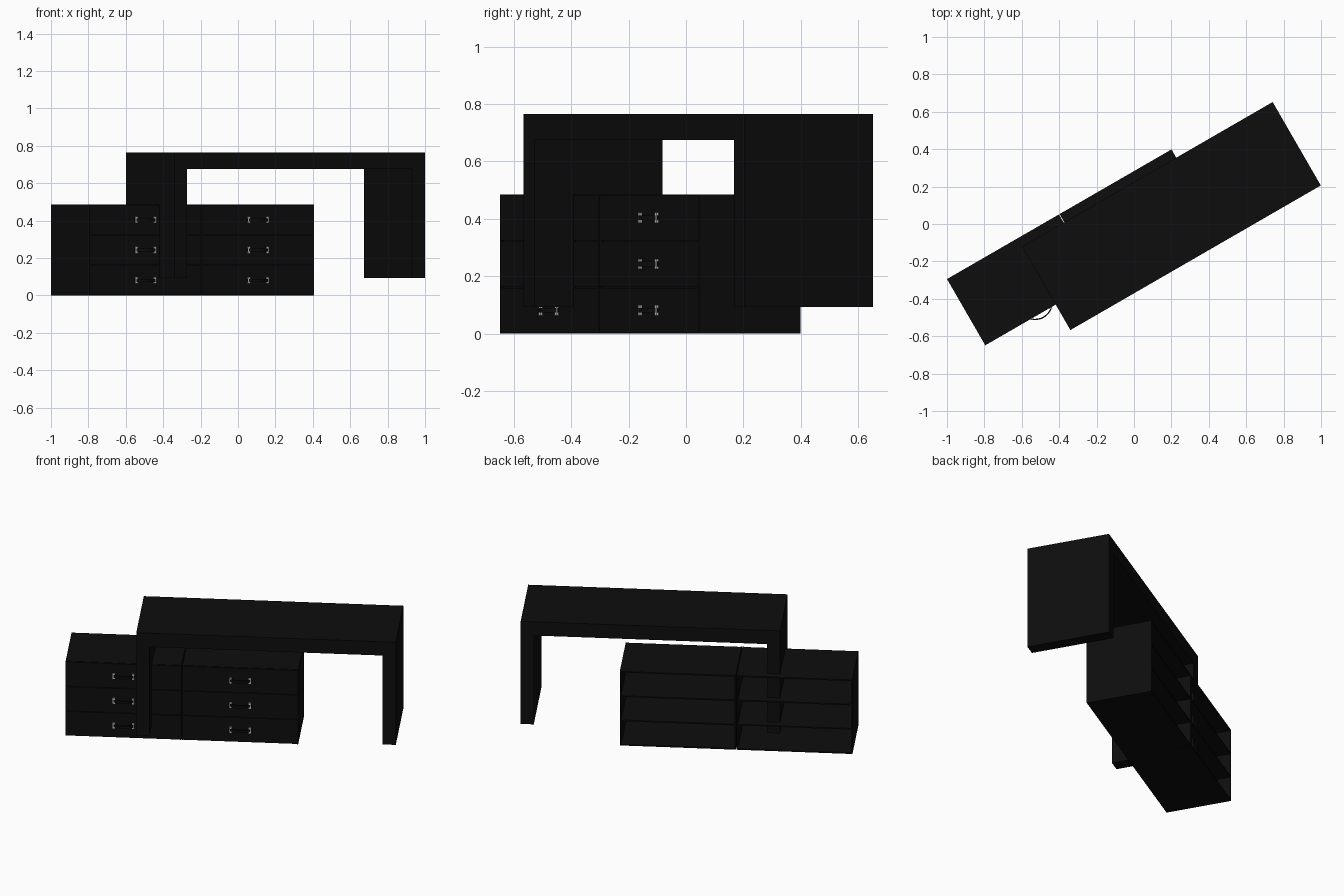
import bpy
import bmesh
import math
from mathutils import Matrix, Vector

cube = bpy.data.objects.get("Cube")
if cube:
    bpy.data.objects.remove(cube, do_unlink=True)

# The whole set stands turned on the floor
TURN = Matrix.Rotation(math.radians(30), 4, "Z")


def material(name, value):
    mat = bpy.data.materials.new(name)
    mat.use_nodes = True
    colour = (value, value, value, 1)
    mat.diffuse_color = colour
    mat.node_tree.nodes["Principled BSDF"].inputs["Base Color"].default_value = colour
    return mat


BLACK = material("black lacquer", 0.004)
SILVER = material("silver", 0.5)


def boxes(name, mat, extents):
    """One object made of boxes, each given as (x0, x1, y0, y1, z0, z1)."""
    bm = bmesh.new()
    for x0, x1, y0, y1, z0, z1 in extents:
        size = Matrix.Diagonal((x1 - x0, y1 - y0, z1 - z0, 1))
        centre = Vector((x0 + x1, y0 + y1, z0 + z1)) / 2
        bmesh.ops.create_cube(bm, size=1, matrix=Matrix.Translation(centre) @ size)
    return finish(name, mat, bm)


def finish(name, mat, bm):
    bm.transform(TURN)
    mesh = bpy.data.meshes.new(name)
    bm.to_mesh(mesh)
    bm.free()
    mesh.materials.append(mat)
    obj = bpy.data.objects.new(name, mesh)
    bpy.context.collection.objects.link(obj)
    return obj


def prism(name, mat, outline, z0, z1):
    """Extrude a plan outline upwards."""
    bm = bmesh.new()
    face = bm.faces.new([bm.verts.new((x, y, z0)) for x, y in outline])
    top = bmesh.ops.extrude_face_region(bm, geom=[face])
    verts = [v for v in top["geom"] if isinstance(v, bmesh.types.BMVert)]
    bmesh.ops.translate(bm, verts=verts, vec=(0, 0, z1 - z0))
    bmesh.ops.recalc_face_normals(bm, faces=bm.faces)
    return finish(name, mat, bm)


# Bridge desk: top slab and two panel legs
LEFT, RIGHT, FRONT, BACK = -0.578, 0.968, -0.321, 0.194
UNDER, FOOT, LEG = 0.675, 0.093, 0.078
boxes("desk_top", BLACK, [(LEFT, RIGHT, FRONT, BACK, UNDER, 0.765)])
boxes("desk_leg_right", BLACK, [(LEFT, LEFT + LEG, FRONT, BACK, FOOT, UNDER)])
boxes("desk_leg_left", BLACK, [(RIGHT - LEG, RIGHT, FRONT, BACK, FOOT, UNDER)])

# Two open-backed drawer units side by side
C_LEFT, C_RIGHT, C_FRONT, C_BACK = -1.013, 0.373, -0.164, 0.245
HEIGHT, WALL, SEAM, ROWS = 0.485, 0.008, 0.002, 3
middle = (C_LEFT + C_RIGHT) / 2
pitch = HEIGHT / ROWS

for side, x0, x1 in (("right", C_LEFT, middle - SEAM), ("left", middle + SEAM, C_RIGHT)):
    shell = [(x0, x0 + WALL, C_FRONT, C_BACK, 0, HEIGHT),
             (x1 - WALL, x1, C_FRONT, C_BACK, 0, HEIGHT)]
    for level in range(ROWS + 1):
        z = level * (HEIGHT - WALL) / ROWS
        shell.append((x0 + WALL, x1 - WALL, C_FRONT + WALL, C_BACK, z, z + WALL))
    boxes(f"cabinet_{side}", BLACK, shell)

    cx = (x0 + x1) / 2
    for row in range(ROWS):
        z = (row + 0.5) * pitch
        half = pitch / 2 - SEAM
        boxes(f"drawer_front_{side}_{row}", BLACK,
              [(x0 + WALL, x1 - WALL, C_FRONT, C_FRONT + WALL, z - half, z + half)])

        # Bowed pull on two silver feet
        span, bow, thick = 0.066, 0.026, 0.007
        outer, inner = [], []
        for i in range(9):
            t = i / 4 - 1
            y = C_FRONT - bow * (1 - t * t)
            outer.append((cx + span * t, y - thick / 2))
            inner.append((cx + span * t, y + thick / 2))
        prism(f"handle_{side}_{row}", BLACK, outer + inner[::-1], z - 0.008, z + 0.008)
        feet = [(cx + s * 0.057 - 0.007, cx + s * 0.057 + 0.007,
                 C_FRONT - 0.008, C_FRONT, z - 0.018, z + 0.018) for s in (-1, 1)]
        boxes(f"handle_feet_{side}_{row}", SILVER, feet)
